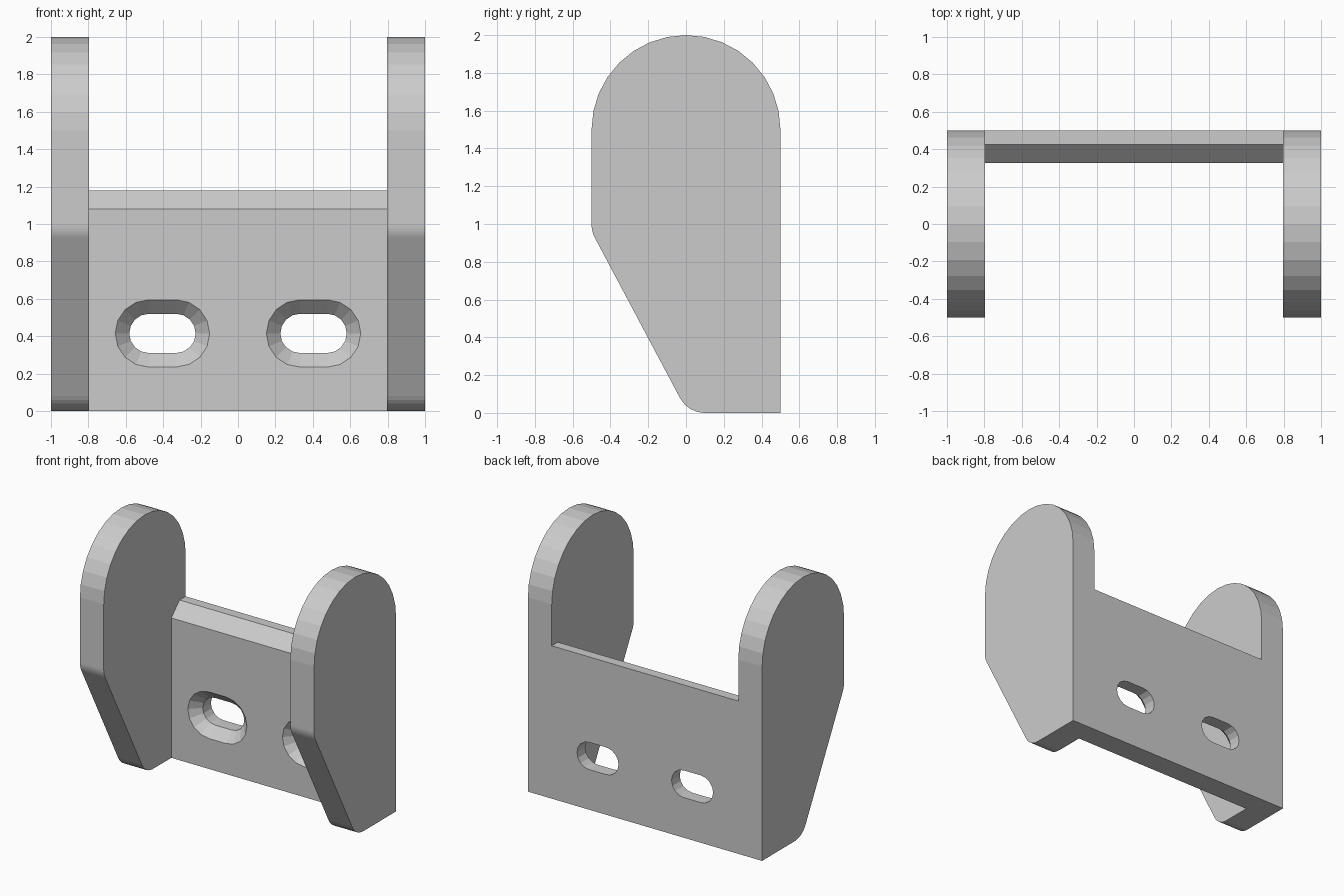
import bpy, bmesh, math
from mathutils import Vector

if "Cube" in bpy.data.objects:
    bpy.data.objects.remove(bpy.data.objects["Cube"])


def loft(name, loops):
    """Closed solid through a list of matching point loops."""
    bm = bmesh.new()
    rings = [[bm.verts.new(p) for p in loop] for loop in loops]
    n = len(rings[0])
    for a, b in zip(rings, rings[1:]):
        for i in range(n):
            j = (i + 1) % n
            bm.faces.new((a[i], a[j], b[j], b[i]))
    bm.faces.new(rings[0])
    bm.faces.new(rings[-1])
    bmesh.ops.recalc_face_normals(bm, faces=bm.faces)
    mesh = bpy.data.meshes.new(name)
    bm.to_mesh(mesh)
    bm.free()
    ob = bpy.data.objects.new(name, mesh)
    bpy.context.collection.objects.link(ob)
    return ob


def extrude_x(name, profile, x0, x1):
    return loft(name, [[(x, y, z) for y, z in profile] for x in (x0, x1)])


def fillet(prev, corner, nxt, r, steps=6):
    """Points of a rounded corner."""
    p, c, n = Vector(prev), Vector(corner), Vector(nxt)
    u, v = (p - c).normalized(), (n - c).normalized()
    half = u.angle(v) / 2
    centre = c + (u + v).normalized() * r / math.sin(half)
    t = r / math.tan(half)
    a, b = c + u * t - centre, c + v * t - centre
    return [tuple(centre + a.lerp(b, i / steps).normalized() * r)
            for i in range(steps + 1)]


def slot_loop(cx, cz, y, r, straight=0.0725, steps=8):
    pts = []
    for side in (1, -1):
        for i in range(steps + 1):
            a = math.pi * (i / steps - 0.5) + (0 if side == 1 else math.pi)
            pts.append((cx + side * straight + r * math.cos(a), y, cz + r * math.sin(a)))
    return pts


def combine(target, tool, operation):
    tool.hide_render = True
    mod = target.modifiers.new(operation.lower(), 'BOOLEAN')
    mod.operation, mod.solver, mod.object = operation, 'EXACT', tool
    bpy.context.view_layer.objects.active = target
    bpy.ops.object.modifier_apply(modifier=mod.name)
    bpy.data.objects.remove(tool)


# Back plate with chamfered top front edge
bracket = extrude_x("bracket", [(0.325, 0), (0.5, 0), (0.5, 1.18),
                                (0.425, 1.18), (0.325, 1.08)], -0.9, 0.9)

# Side plates: round top, sloped lower front edge with rounded corners
low, mid = (0.01, 0.0), (-0.5, 0.96)
cheek = [(0.5, 0.0)]
cheek += [(0.5 * math.cos(math.pi * i / 16), 1.5 + 0.5 * math.sin(math.pi * i / 16))
          for i in range(17)]
cheek += fillet((-0.5, 1.5), mid, low, 0.15)
cheek += fillet(mid, low, (0.5, 0.0), 0.15)
for side in (-1, 1):
    combine(bracket, extrude_x("side_plate", cheek, side * 0.797, side), 'UNION')

# Countersunk mounting slots
for side in (-1, 1):
    stations = [(0.305, 0.20), (0.40, 0.105), (0.55, 0.105)]
    cutter = loft("slot_cutter", [slot_loop(side * 0.404, 0.415, y, r) for y, r in stations])
    combine(bracket, cutter, 'DIFFERENCE')
